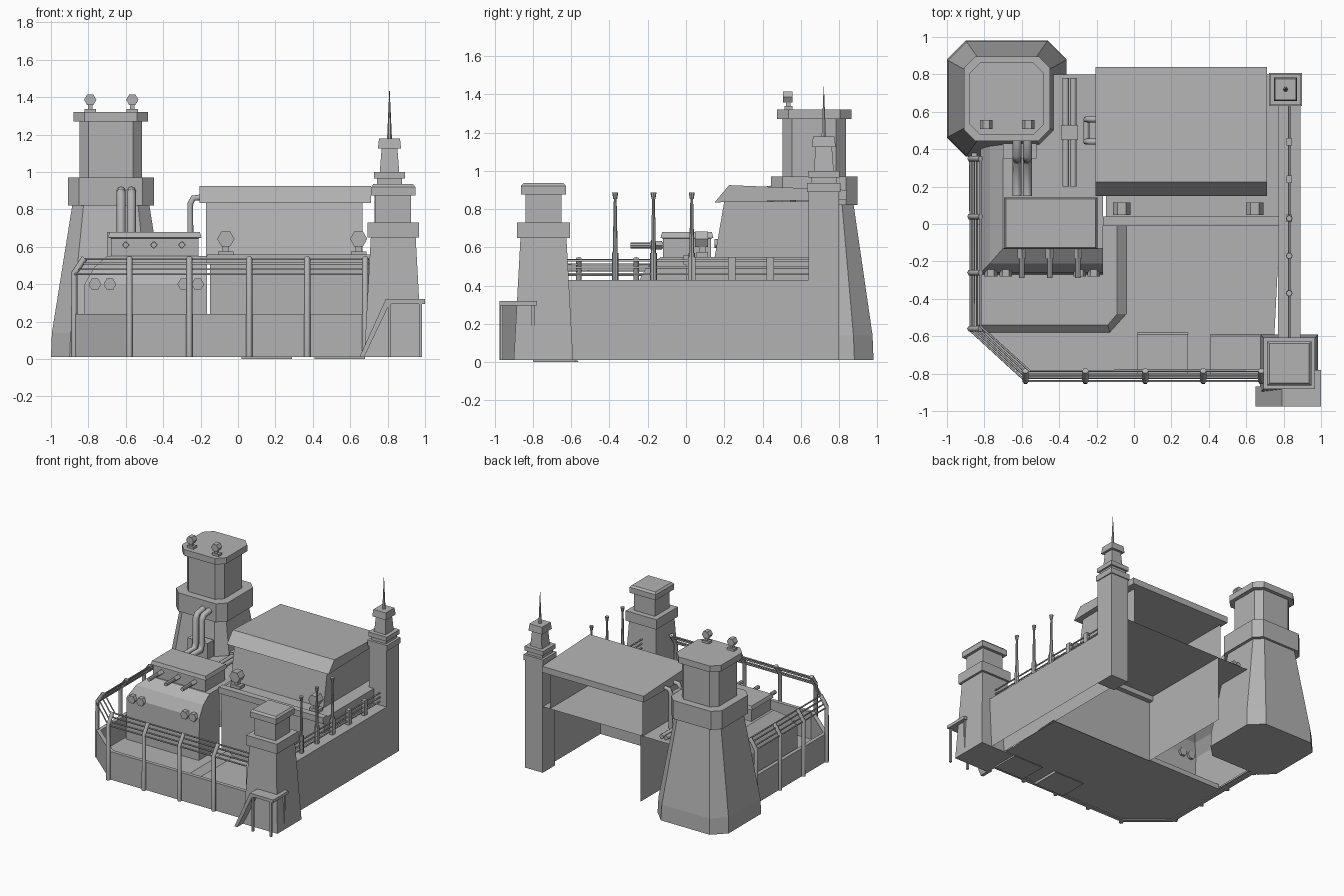
import bpy, bmesh, math
from mathutils import Matrix, Vector

if "Cube" in bpy.data.objects:
    bpy.data.objects.remove(bpy.data.objects["Cube"])

grey = bpy.data.materials.new("plain_grey")
grey.use_nodes = True
grey.diffuse_color = (0.45, 0.45, 0.45, 1)
grey.node_tree.nodes["Principled BSDF"].inputs["Base Color"].default_value = grey.diffuse_color


def link(name, data):
    ob = bpy.data.objects.new(name, data)
    data.materials.append(grey)
    bpy.context.collection.objects.link(ob)
    return ob


def shell(name, verts, faces, solid=False):
    me = bpy.data.meshes.new(name)
    me.from_pydata(verts, [], faces)
    if solid:
        bm = bmesh.new()
        bm.from_mesh(me)
        bmesh.ops.recalc_face_normals(bm, faces=bm.faces)
        bm.to_mesh(me)
        bm.free()
    return link(name, me)


def loft(name, rings):
    """Closed solid skinned through rings of equal point count."""
    n = len(rings[0])
    verts = [p for r in rings for p in r]
    faces = [(k * n + i, k * n + (i + 1) % n, (k + 1) * n + (i + 1) % n, (k + 1) * n + i)
             for k in range(len(rings) - 1) for i in range(n)]
    faces += [tuple(reversed(range(n))), tuple(range(len(verts) - n, len(verts)))]
    return shell(name, verts, faces, True)


def prism(name, pts, z0, z1):
    return loft(name, [[(x, y, z) for x, y in pts] for z in (z0, z1)])


def box(name, x0, x1, y0, y1, z0, z1):
    return prism(name, [(x0, y0), (x1, y0), (x1, y1), (x0, y1)], z0, z1)


def ring(cx, cy, hx, hy, z, c=0.0):
    """Rectangle ring, with corners cut by c."""
    if not c:
        return [(cx + a * hx, cy + b * hy, z) for a, b in ((-1, -1), (1, -1), (1, 1), (-1, 1))]
    pts = []
    for a, b in ((-1, -1), (1, -1), (1, 1), (-1, 1)):
        pair = [(cx + a * hx, cy + b * (hy - c), z), (cx + a * (hx - c), cy + b * hy, z)]
        pts += pair if a * b > 0 else pair[::-1]
    return pts


def tubes(name, paths, r, res=1):
    cu = bpy.data.curves.new(name, 'CURVE')
    cu.dimensions = '3D'
    cu.bevel_depth, cu.bevel_resolution, cu.use_fill_caps = r, res, True
    for path in paths:
        sp = cu.splines.new('POLY')
        sp.points.add(len(path) - 1)
        for p, co in zip(sp.points, path):
            p.co = (*co, 1)
    return link(name, cu)


def drum(name, p, axis, r, depth, sides=6, r2=None):
    bm = bmesh.new()
    rot = Vector((0, 0, 1)).rotation_difference(Vector(axis)).to_matrix().to_4x4()
    bmesh.ops.create_cone(bm, cap_ends=True, segments=sides, radius1=r,
                          radius2=r if r2 is None else r2, depth=depth,
                          matrix=Matrix.Translation(p) @ rot @ Matrix.Rotation(math.pi / 2, 4, 'Z'))
    me = bpy.data.meshes.new(name)
    bm.to_mesh(me)
    bm.free()
    return link(name, me)


def searchlight(name, x, y, z, s):
    box(name + "_foot", x - s, x + s, y - s * .7, y + s * .7, z, z + s * .6)
    box(name + "_neck", x - s * .4, x + s * .4, y - s * .4, y + s * .4, z + s * .6, z + s * 1.3)
    drum(name + "_head", (x, y - s * .1, z + s * 2.2), (0, -1, 0), s * 1.1, s * 1.6)


# Yard floor, raised pad and floor hatches
floor_edge = [(-.85, .38), (-.85, -.57), (-.57, -.81), (.74, -.81), (.78, 0), (-.82, 0), (-.82, .38)]
shell("yard_floor", [(x, y, .02) for x, y in floor_edge], [tuple(range(len(floor_edge)))])
pad_low = [(-.84, -.58), (-.13, -.58), (-.04, -.48), (-.04, 0), (-.84, 0)]
pad_top = [(-.84, -.54), (-.14, -.54), (-.09, -.48), (-.09, 0), (-.84, 0)]
loft("raised_pad", [[(x, y, .02) for x, y in pad_low], [(x, y, .06) for x, y in pad_top]])
for x0, x1, y1 in ((.02, .29, -.56), (.41, .68, -.57)):
    loft("floor_hatch", [[(x0, -.8, z), (x1, -.8, z), (x1, y, z), (x0, y, z)]
                         for z, y in ((0, y1), (.03, y1 - .03))])

# Low perimeter wall
outer = [(-.87, .38), (-.87, -.58), (-.575, -.83), (.74, -.83)]
inner = [(-.84, .38), (-.84, -.565), (-.565, -.8), (.74, -.8)]
prism("perimeter_wall", outer + inner[::-1], .012, .24)

# Fence: posts lean inward at the top, rails follow the lean
lean = [(0, .012), (0, .46), (.055, .54)]
posts = []
for x in (-.58, -.26, .06, .37, .68):
    posts.append([(x, -.84 + d, z) for d, z in lean])
for y in (.35, .04, -.26, -.56):
    posts.append([(-.875 + d, y, z) for d, z in lean])
tubes("fence_posts", posts, .017)
rails = []
for d, z in ((0, .455), (.018, .48), (.036, .51), (.055, .535)):
    rails.append([(-.875 + d, .36, z), (-.875 + d, -.57 + d * .4, z),
                  (-.58 + d * .4, -.84 + d, z), (.7, -.84 + d, z)])
tubes("fence_rails", rails, .006)

# Right rampart, hollow below and open at the back
xa, xb, ya, yb = .77, .89, -.65, .8
shell("right_rampart",
      [(x, y, z) for x in (xa, xb) for y in (ya, yb) for z in (.012, .43)],
      [(0, 1, 3, 2), (4, 6, 7, 5), (1, 5, 7, 3)])
tubes("rampart_rails", [[(.83, -.64, z), (.83, .66, z)] for z in (.46, .495, .53)], .006)
for y in (.03, .24, .44):
    box("rampart_post", .815, .845, y - .02, y + .02, .43, .55)
for y in (-.37, -.17, .03):
    drum("mast_lower", (.83, y, .5), (0, 0, 1), .018, .14, 8)
    drum("mast_pole", (.83, y, .72), (0, 0, 1), .013, .3, 8, .007)
    drum("mast_tip", (.83, y, .87), (0, 0, 1), .01, .035, 8, .016)

# Hall platform: front and side walls plus deck, open at the back
px0, px1 = -.15, .775
shell("hall_platform",
      [(x, y, z) for x in (px0, px1) for y in (0, .8) for z in (.012, .55)],
      [(0, 1, 3, 2), (4, 6, 7, 5), (0, 4, 5, 1), (1, 5, 7, 3)])
box("platform_kerb", -.165, .775, -.012, .04, .51, .56)
for x in (-.065, .645):
    searchlight("deck_light", x, .085, .55, .042)

# Hall with sloping front and overhanging roof
hx0, hx1 = -.17, .665
shell("hall_walls",
      [(x, y, z) for x in (hx0, hx1) for y, z in ((.15, .55), (.2, .84), (.8, .84), (.8, .55))],
      [(0, 1, 2, 3), (4, 7, 6, 5), (0, 4, 5, 1)])
profile = [(.15, .835), (.225, .925), (.84, .9), (.84, .85)]
loft("hall_roof", [[(x, y, z) for y, z in profile] for x in (-.205, .71)])

# Bunker with stepped slopes on the front and left
levels = [(.03, -.82, -.27), (.4, -.82, -.26), (.49, -.77, -.21), (.55, -.7, -.13)]
bv, bf = [], []
for z, x, y in levels:
    bv += [(x, .8, z), (x, y, z), (-.165, y, z), (-.165, .8, z)]
for k in range(3):
    bf += [(4 * k + i, 4 * k + i + 1, 4 * k + i + 5, 4 * k + i + 4) for i in range(2)]
bf.append((12, 13, 14, 15))
shell("bunker", bv, bf)
shell("bunker_side", [(-.165, y, z) for z, x, y in levels] + [(-.165, 0, .55), (-.165, 0, .03)],
      [tuple(range(6))])

# Gun cap with three barrels and front lamps
loft("gun_cap", [ring(-.445, .005, .235, .125, .55), ring(-.445, .005, .235, .125, .645),
                 ring(-.445, .005, .25, .138, .65), ring(-.445, .005, .24, .13, .68)])
for x in (-.6, -.45, -.3):
    drum("gun_barrel", (x, -.19, .61), (0, -1, 0), .015, .2, 8)
    drum("gun_sleeve", (x, -.155, .61), (0, -1, 0), .022, .06, 4)
for x in (-.765, -.685, -.29, -.215):
    drum("bunker_lamp", (x, -.262, .4), (0, -1, 0), .034, .04)

# Pipework
tubes("tower_pipes", [[(x, .15, .62), (x, .33, .62), (x, .35, .66), (x, .35, .86), (x, .37, .89), (x, .46, .9)]
                      for x in (-.625, -.57)], .024, 2)
box("pipe_bracket", -.7, -.52, .35, .43, .55, .68)
tubes("roof_pipes", [[(x, .2, .58), (x, .215, .58), (x, .765, .58), (x, .78, .58)] for x in (-.365, -.325)], .018, 2)
box("roof_pipe_clamp", -.39, -.3, .45, .53, .55, .61)
tubes("hall_pipes", [[(-.255, y, .55), (-.255, y, .83), (-.24, y, .86), (-.19, y, .865)]
                     for y in (.44, .56)], .016, 2)
tubes("hall_pipe_link", [[(-.255, .44, .82), (-.255, .56, .82)]], .016, 2)

# Great corner tower
tx, ty = -.68, .67
loft("great_tower_base", [ring(tx, ty, .32, .31, .012, .1), ring(tx, ty, .315, .305, .14, .1),
                          ring(tx, ty, .205, .205, .83, .06)])
loft("great_tower_collar", [ring(tx, ty, .23, .225, z, .06) for z in (.82, .97)])
loft("great_tower_shaft", [ring(tx, ty, .168, .165, z, .05) for z in (.97, 1.27)])
loft("great_tower_cap", [ring(tx, ty, .2, .195, z, .06) for z in (1.27, 1.32)])
for x in (-.79, -.565):
    searchlight("tower_light", x, .535, 1.32, .03)

# Square gate tower
gx, gy = .83, -.745
for part, rows in (("body", ((.155, .012), (.12, .65))), ("collar", ((.138, .65), (.138, .73))),
                   ("neck", ((.095, .73), (.095, .88))),
                   ("cap", ((.118, .875), (.118, .92), (.105, .935)))):
    loft("gate_tower_" + part, [ring(gx, gy, h, h, z) for h, z in rows])

# Mast tower with spike
mx, my = .81, .72
for part, rows in (("body", ((.08, .012), (.08, .89))), ("lower_collar", ((.088, .89), (.088, .935))),
                   ("step", ((.068, .935), (.068, .965))), ("upper_collar", ((.083, .965), (.083, 1.0))),
                   ("neck", ((.052, 1.0), (.042, 1.13))), ("cap", ((.062, 1.125), (.056, 1.18)))):
    loft("mast_tower_" + part, [ring(mx, my, h, h, z) for h, z in rows])
drum("mast_tower_spike", (mx, my, 1.31), (0, 0, 1), .013, .26, 6, .001)

# Porch landing around the gate tower corner, with ramp and legs
prism("porch_landing", [(.79, -.975), (1, -.975), (1, -.78), (.96, -.78), (.96, -.87), (.79, -.87)], .295, .32)
loft("porch_ramp", [[(x, y, z) for x, z in ((.65, .012), (.675, .012), (.81, .295), (.79, .32))]
                    for y in (-.975, -.87)])
for x, y in ((.81, -.965), (.975, -.965), (.975, -.8)):
    box("porch_leg", x - .008, x + .008, y - .008, y + .008, .012, .3)
